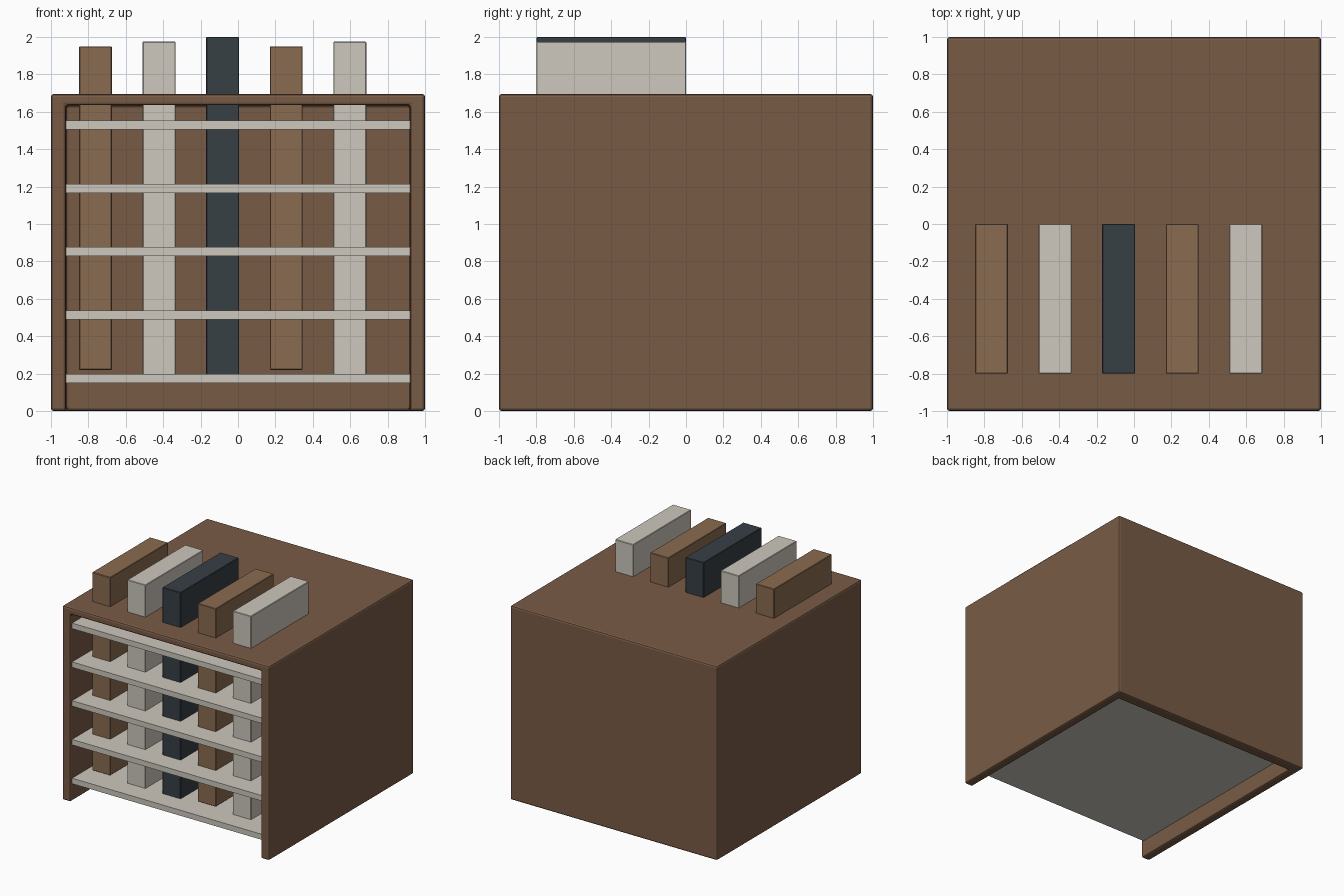
import bpy

if "Cube" in bpy.data.objects:
    bpy.data.objects.remove(bpy.data.objects["Cube"])


def material(name, rgb):
    m = bpy.data.materials.new(name)
    m.diffuse_color = (*rgb, 1)
    m.use_nodes = True
    m.node_tree.nodes["Principled BSDF"].inputs["Base Color"].default_value = m.diffuse_color
    return m


def box(name, x, y, z, mat=None, bevel=0):
    """Box from (min, max) pairs on each axis."""
    bpy.ops.mesh.primitive_cube_add(
        size=1, location=[(a + b) / 2 for a, b in (x, y, z)])
    o = bpy.context.object
    o.name = name
    o.scale = [b - a for a, b in (x, y, z)]
    bpy.ops.object.transform_apply(location=False, rotation=False, scale=True)
    if mat:
        o.data.materials.append(mat)
    if bevel:
        add_bevel(o, bevel)
    return o


def add_bevel(o, width, segments=1):
    b = o.modifiers.new("Bevel", 'BEVEL')
    b.width = width
    b.segments = segments
    b.limit_method = 'ANGLE'


wood = material("wood", (0.19, 0.105, 0.06))
tan = material("tan", (0.255, 0.147, 0.08))
cream = material("cream", (0.61, 0.58, 0.51))
slate = material("slate", (0.038, 0.05, 0.06))

# Case: a solid block hollowed through the front and the underside
case = box("case", (-1, 1), (-1, 1), (0, 1.695), wood)
cutter = box("case_cutter", (-0.92, 0.92), (-1.2, 0.9), (-0.2, 1.635))
cutter.hide_render = True
cutter.hide_set(True)
cut = case.modifiers.new("Hollow", 'BOOLEAN')
cut.operation = 'DIFFERENCE'
cut.object = cutter
cut.solver = 'EXACT'
add_bevel(case, 0.015, 2)

# Five evenly spaced shelves
for i in range(5):
    z = 0.175 + 0.3385 * i
    box(f"shelf_{i + 1}", (-0.92, 0.92), (-0.975, 0.91),
        (z - 0.024, z + 0.024), cream)

# Five upright slabs passing through the shelves and the top
slabs = [(tan, 0.865), (cream, 0.89), (slate, 0.915), (tan, 0.865), (cream, 0.89)]
for i, (mat, half) in enumerate(slabs):
    x = -0.762 + 0.34 * i
    box(f"upright_slab_{i + 1}", (x - 0.088, x + 0.088), (-0.8, 0),
        (1.085 - half, 1.085 + half), mat, 0.004)
